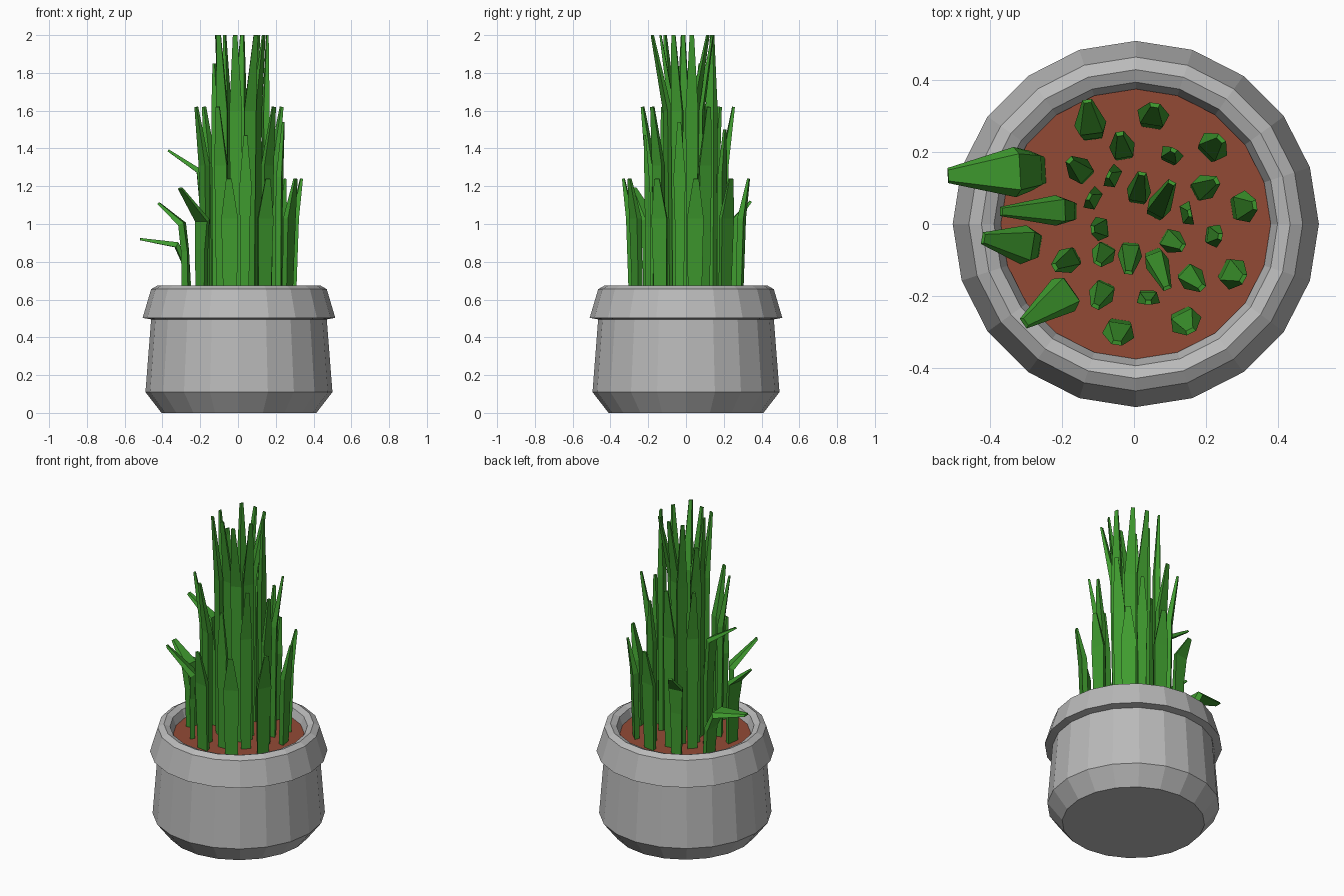
import bpy, bmesh, math
from mathutils import Vector

if "Cube" in bpy.data.objects:
    bpy.data.objects.remove(bpy.data.objects["Cube"])

CX = 0.005  # the pot axis sits slightly right of the overall centre
SIDES = 20


def material(name, rgb):
    m = bpy.data.materials.new(name)
    m.diffuse_color = (*rgb, 1)
    m.use_nodes = True
    m.node_tree.nodes["Principled BSDF"].inputs["Base Color"].default_value = m.diffuse_color
    return m


GREY = material("grey stone", (0.49, 0.49, 0.49))
SOIL = material("brown soil", (0.29, 0.068, 0.036))
GREEN = material("leaf green", (0.05, 0.33, 0.028))


def finish(name, bm, mat):
    bmesh.ops.recalc_face_normals(bm, faces=bm.faces)
    me = bpy.data.meshes.new(name)
    bm.to_mesh(me)
    bm.free()
    me.materials.append(mat)
    ob = bpy.data.objects.new(name, me)
    bpy.context.collection.objects.link(ob)


def skin(bm, rings):
    """Join closed rings of points with quads and cap both ends."""
    rows = [[bm.verts.new(p) for p in r] for r in rings]
    n = len(rows[0])
    for a, b in zip(rows, rows[1:]):
        for i in range(n):
            j = (i + 1) % n
            bm.faces.new((a[i], a[j], b[j], b[i]))
    bm.faces.new(rows[0][::-1])
    bm.faces.new(rows[-1])


def circle(r, z):
    return [Vector((CX + r * math.cos(math.tau * i / SIDES), r * math.sin(math.tau * i / SIDES), z))
            for i in range(SIDES)]


def blade(bm, path, side):
    """Sweep a flat section along path of (x, y, z, width, thickness)."""
    pts = [Vector(p[:3]) for p in path]
    rings = []
    for i, (p, (_, _, _, w, t)) in enumerate(zip(pts, path)):
        along = (pts[min(i + 1, len(pts) - 1)] - pts[max(i - 1, 0)]).normalized()
        out = side.cross(along).normalized()
        # the inner face is a little wider than the outer face
        rings.append([p + side * w / 2 - out * t / 2, p - side * w / 2 - out * t / 2,
                      p - side * w * 0.36 + out * t / 2, p + side * w * 0.36 + out * t / 2])
    skin(bm, rings)


# Pot: lathed profile, down the inside to just below the soil
bm = bmesh.new()
skin(bm, [circle(r, z) for r, z in [
    (0.41, 0), (0.495, 0.11), (0.465, 0.495), (0.51, 0.503), (0.465, 0.655),
    (0.43, 0.675), (0.395, 0.66), (0.37, 0.59)]])
finish("pot", bm, GREY)

# Soil disc
bm = bmesh.new()
skin(bm, [circle(0.372, 0.595), circle(0.376, 0.612)])
finish("soil", bm, SOIL)

# Two rings of leaves, ten slots each:
# name, first angle, base radius, knee radius, tip radius, knee z, tip z, width, skipped slots
RINGS = [
    ("outer_leaves", 9, 0.285, 0.297, 0.335, 1.03, 1.24, 0.09, (3, 4, 5, 6)),
    ("middle_leaves", -8, 0.198, 0.205, 0.255, 1.31, 1.62, 0.072, (0, 2, 5, 8)),
]
for name, first, r0, r1, r2, zk, zt, w, skip in RINGS:
    bm = bmesh.new()
    for k in range(10):
        if k in skip:
            continue
        a = math.radians(first + 36 * k)
        c, s = math.cos(a), math.sin(a)
        path = [(CX + r * c, r * s, z, ww, t) for r, z, ww, t in [
            (r0, 0.58, w * 0.8, 0.03), (r1, zk, w, 0.035), (r2, zt, w * 0.33, 0.012)]]
        blade(bm, path, Vector((s, -c, 0)))
    finish(name, bm, GREEN)

# Tall inner leaves: base xy, tip xy, tip z
INNER = [
    (0.145, 0.028, 0.155, 0.03, 2.0), (0.092, -0.04, 0.135, -0.065, 2.0),
    (0.055, -0.085, 0.092, -0.178, 2.0), (-0.01, -0.065, -0.015, -0.135, 2.0),
    (-0.078, -0.07, -0.1, -0.11, 2.0), (-0.085, -0.012, -0.115, -0.015, 2.0),
    (-0.11, 0.068, -0.125, 0.076, 1.85), (-0.055, 0.13, -0.07, 0.137, 2.0),
    (0.01, 0.07, 0.022, 0.14, 2.0), (0.06, 0.03, 0.105, 0.115, 2.0),
]
bm = bmesh.new()
for x0, y0, x1, y1, zt in INNER:
    d = Vector((x1 - x0, y1 - y0, 0)).normalized()
    blade(bm, [(x0, y0, 0.58, 0.055, 0.025),
               (x0 * 0.88 + x1 * 0.12, y0 * 0.88 + y1 * 0.12, 1.6, 0.068, 0.03),
               (x1, y1, zt, 0.024, 0.01)], Vector((d.y, -d.x, 0)))
finish("inner_leaves", bm, GREEN)

# Leaves that bend outward or stand short: base xy, knee xyz, tip xyz, width
BENT = [
    (-0.26, 0.15, -0.325, 0.145, 0.89, -0.518, 0.135, 0.92, 0.14),
    (-0.275, -0.06, -0.295, -0.06, 1.00, -0.42, -0.04, 1.11, 0.11),
    (-0.19, -0.185, -0.185, -0.19, 1.02, -0.305, -0.275, 1.19, 0.11),
    (-0.175, 0.035, -0.205, 0.038, 1.28, -0.37, 0.035, 1.39, 0.085),
    (-0.115, 0.25, -0.12, 0.265, 1.03, -0.13, 0.342, 1.12, 0.09),
    (0.035, -0.2, 0.04, -0.205, 1.2, 0.04, -0.218, 1.47, 0.065),
    (0.215, -0.031, 0.22, -0.032, 1.25, 0.24, -0.035, 1.54, 0.065),
    (0.1, 0.185, 0.103, 0.19, 1.25, 0.11, 0.205, 1.5, 0.065),
]
bm = bmesh.new()
for x0, y0, x1, y1, z1, x2, y2, z2, w in BENT:
    d = Vector((x2 - x1, y2 - y1, 0)).normalized()
    path = [(x0, y0, 0.58, w * 0.7, 0.03),
            (x0 * 0.8 + x1 * 0.2, y0 * 0.8 + y1 * 0.2, 0.58 + (z1 - 0.58) * 0.65, w * 0.8, 0.032),
            (x1, y1, z1, w, 0.03), (x2, y2, z2, w * 0.3, 0.012)]
    blade(bm, path, Vector((d.y, -d.x, 0)))
finish("bent_leaves", bm, GREEN)
